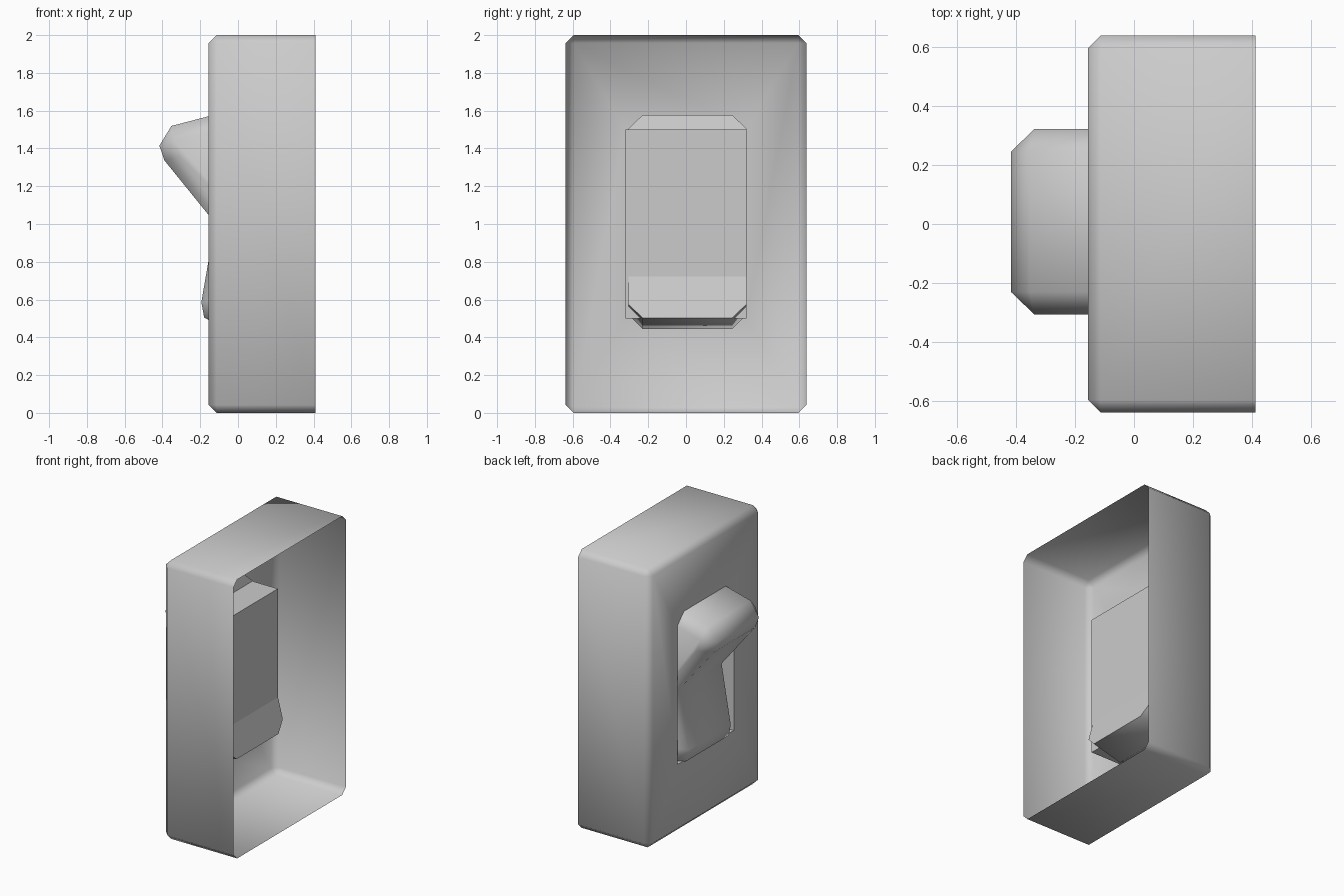
import bpy, bmesh, math
from mathutils import Matrix

if "Cube" in bpy.data.objects:
    bpy.data.objects.remove(bpy.data.objects["Cube"])


def finish(bm, name, angle):
    bmesh.ops.recalc_face_normals(bm, faces=bm.faces)
    mesh = bpy.data.meshes.new(name)
    bm.to_mesh(mesh)
    bm.free()
    ob = bpy.data.objects.new(name, mesh)
    bpy.context.collection.objects.link(ob)
    bpy.ops.object.select_all(action='DESELECT')
    ob.select_set(True)
    bpy.context.view_layer.objects.active = ob
    bpy.ops.object.shade_smooth_by_angle(angle=math.radians(angle))
    return ob


# Housing: thin open-backed shell with chamfered edges
X0, X1, HW = -0.155, 0.41, 0.637
bm = bmesh.new()
bmesh.ops.create_cube(bm, size=1, matrix=Matrix.Translation(((X0 + X1) / 2, 0, 1))
                      @ Matrix.Diagonal((X1 - X0, 2 * HW, 2, 1)))
bmesh.ops.delete(bm, geom=[f for f in bm.faces if f.normal.x > 0.9], context='FACES_ONLY')
bmesh.ops.bevel(bm, geom=[e for e in bm.edges if not e.is_boundary], offset=0.042,
                segments=1, affect='EDGES')
# Rectangular pocket that the rocker sits in
bm.normal_update()
front = next(f for f in bm.faces if f.normal.x < -0.99)
bmesh.ops.inset_region(bm, faces=[front], thickness=0.2)
for v in front.verts:
    v.co.y = math.copysign(0.32, v.co.y)
    v.co.z = 1 + math.copysign(0.5, v.co.z - 1)
pocket = bmesh.ops.extrude_discrete_faces(bm, faces=[front])['faces'][0]
for v in pocket.verts:
    v.co.x = 0.093
finish(bm, "switch_housing", 60)

# Rocker: one half as a chamfered hull, mirrored into a V-fronted paddle
W, C = 0.313, 0.076
half = [  # depth toward front, half width, height from pivot
    (0, W, 0), (0, W, 0.48), (0, W - C, 0.555),
    (0.065, W, 0), (0.23, W, 0.39), (0.235, W, 0.475),
    (0.23, W - C, 0.555), (0.318, W - C, 0.47),
    (0.312, W - C, 0.388), (0.136, W - C, 0)]
bm = bmesh.new()
for d, y, h in half:
    for s in (1, -1):
        bm.verts.new((-d, s * y, h))
bmesh.ops.convex_hull(bm, input=bm.verts[:])
bmesh.ops.delete(bm, geom=[f for f in bm.faces if all(abs(v.co.z) < 1e-5 for v in f.verts)],
                 context='FACES_ONLY')
bmesh.ops.mirror(bm, geom=bm.verts[:] + bm.edges[:] + bm.faces[:], axis='Z', merge_dist=1e-4)
bmesh.ops.remove_doubles(bm, verts=bm.verts[:], dist=1e-4)
bmesh.ops.dissolve_limit(bm, angle_limit=math.radians(1), verts=bm.verts[:], edges=bm.edges[:])
# Tilt so the upper half stands proud
bm.transform(Matrix.Translation((0.01, 0.0075, 1.04)) @ Matrix.Rotation(math.radians(-14.6), 4, 'Y'))
finish(bm, "rocker", 55)
